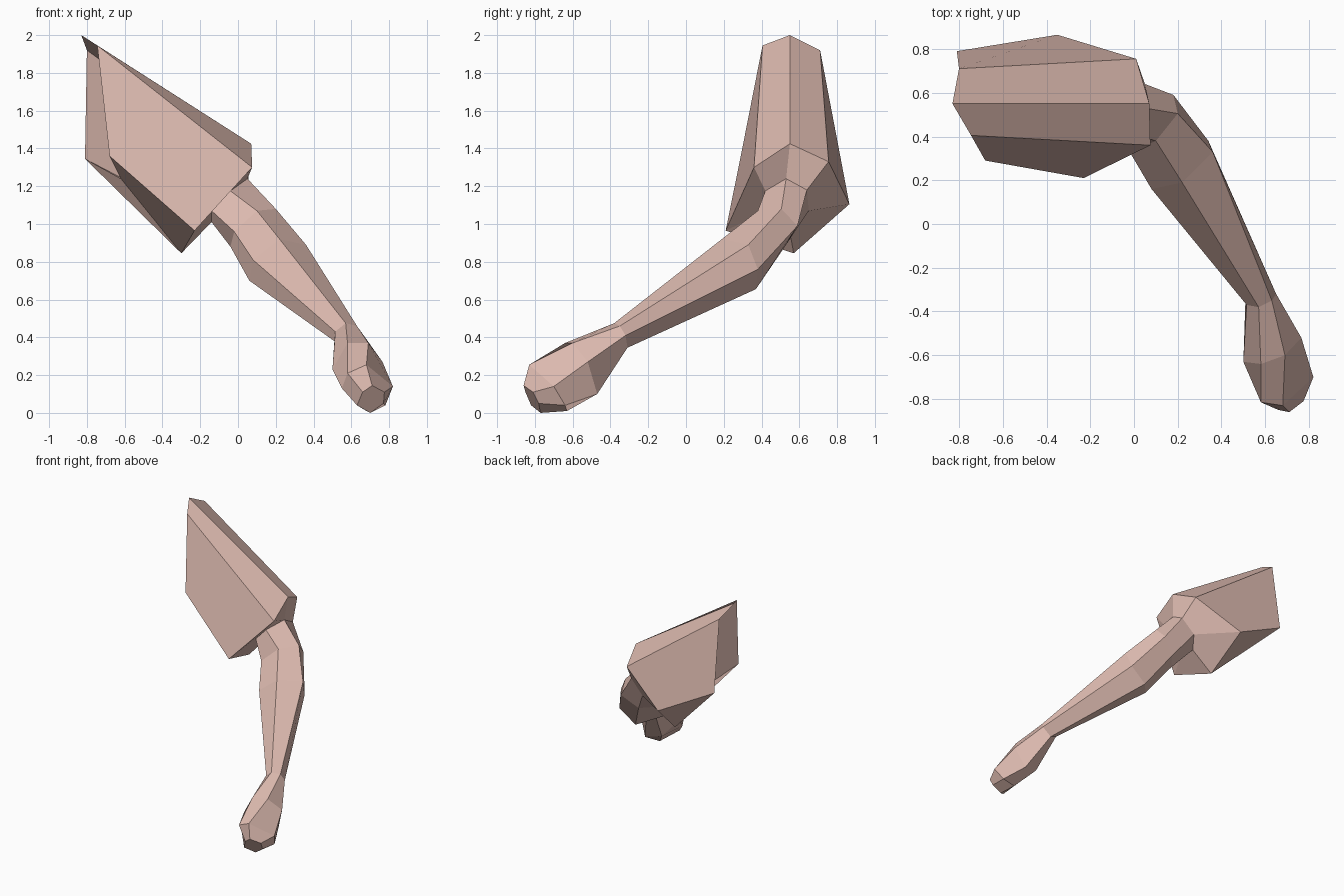
import bpy, bmesh

skin = bpy.data.materials.new("dusty_pink")
skin.diffuse_color = (0.72, 0.49, 0.43, 1)


def loft(name, rings, cap_end=False):
    """Join six-sided rings with flat quads."""
    bm = bmesh.new()
    loops = [[bm.verts.new(p) for p in ring] for ring in rings]
    for r0, r1 in zip(loops, loops[1:]):
        for i in range(6):
            j = (i + 1) % 6
            bm.faces.new((r0[i], r0[j], r1[j], r1[i]))
    if cap_end:
        bm.faces.new(loops[-1])
    bmesh.ops.recalc_face_normals(bm, faces=bm.faces)
    mesh = bpy.data.meshes.new(name)
    bm.to_mesh(mesh)
    bm.free()
    mesh.materials.append(skin)
    obj = bpy.data.objects.new(name, mesh)
    bpy.context.collection.objects.link(obj)
    return obj


# Each ring runs: top, back, lower back, bottom, lower front, front
shoulder = [(-.83, .55, 2.0), (-.80, .71, 1.92), (-.81, .79, 1.345),
            (-.62, .54, 1.24), (-.68, .29, 1.36), (-.745, .405, 1.945)]
cuff = [(.07, .55, 1.425), (.01, .755, 1.33), (-.35, .865, 1.105),
        (-.30, .57, .845), (-.23, .21, .965), (.075, .36, 1.30)]
arm_root = [(.05, .53, 1.24), (.05, .64, 1.18), (-.06, .65, 1.07),
            (-.14, .54, 1.01), (-.14, .43, 1.07), (-.04, .42, 1.175)]
elbow = [(.20, .505, 1.08), (.18, .59, .99), (.06, .53, .89),
         (-.04, .40, .88), (-.02, .33, .96), (.10, .38, 1.07)]
forearm = [(.36, .33, .89), (.34, .38, .76), (.20, .37, .655),
           (.06, .21, .70), (.08, .16, .81), (.22, .19, .92)]
wrist = [(.63, -.35, .46), (.65, -.32, .41), (.58, -.31, .345),
         (.51, -.33, .38), (.515, -.37, .43), (.57, -.38, .475)]
palm = [(.69, -.60, .37), (.765, -.52, .27), (.70, -.47, .10),
        (.57, -.50, .13), (.50, -.63, .23), (.58, -.64, .37)]
knuckles = [(.68, -.83, .255), (.82, -.70, .14), (.78, -.64, .04),
            (.68, -.63, .01), (.55, -.74, .13), (.58, -.815, .21)]
fingertip = [(.71, -.86, .145), (.775, -.81, .11), (.77, -.78, .05),
             (.70, -.77, .0), (.63, -.82, .04), (.66, -.85, .11)]

# Open sleeve whose cuff closes in on the arm
loft("sleeve", [shoulder, cuff, arm_root])
# Bent arm tapering to the wrist, then a mitten-like hand
loft("arm", [arm_root, elbow, forearm, wrist])
loft("hand", [wrist, palm, knuckles, fingertip], cap_end=True)
